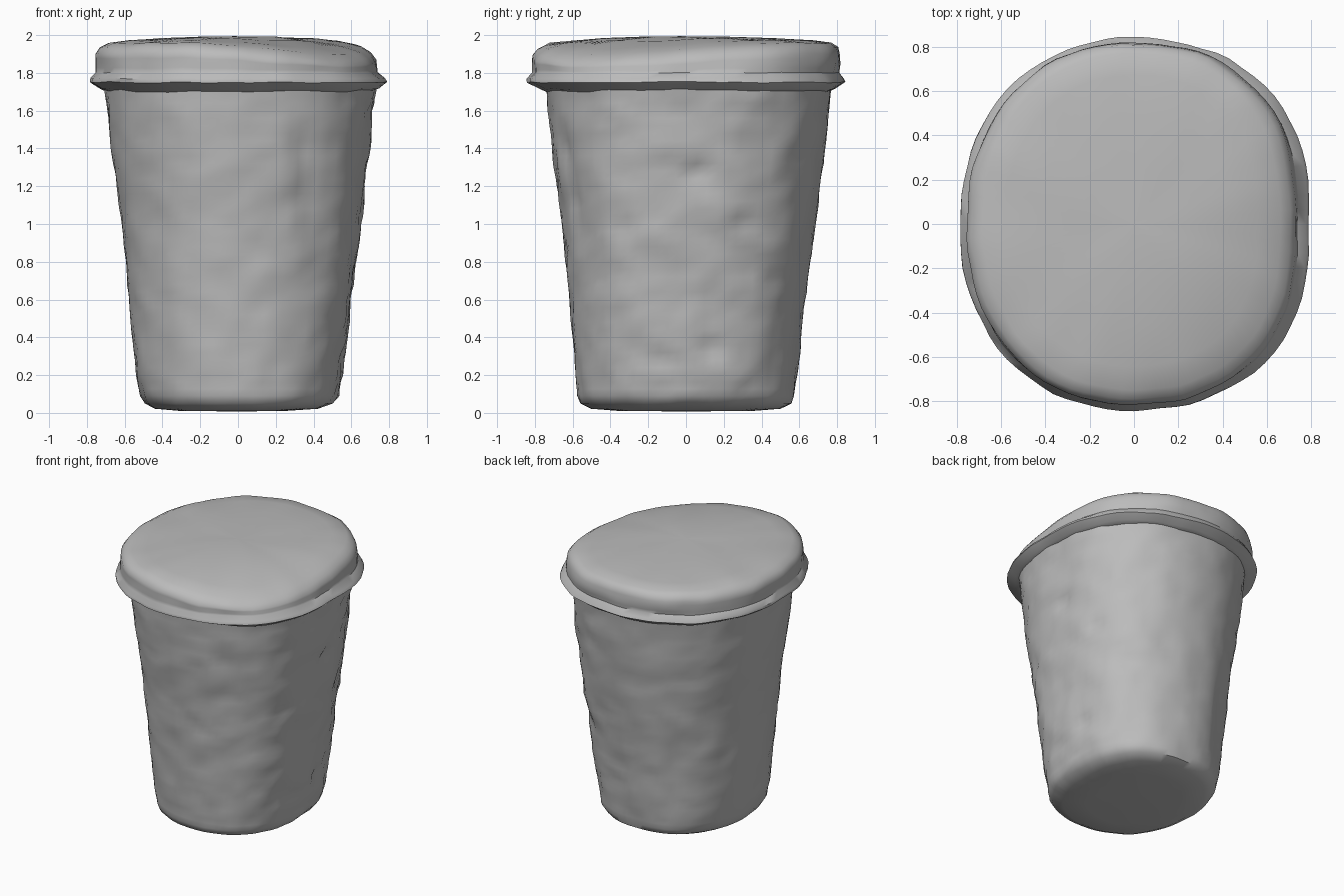
import bpy, bmesh, math
from mathutils import Vector, noise

if "Cube" in bpy.data.objects:
    bpy.data.objects.remove(bpy.data.objects["Cube"])

grey = bpy.data.materials.new("plain grey")
grey.use_nodes = True
GREY = (0.5, 0.5, 0.5, 1)
grey.diffuse_color = GREY
grey.node_tree.nodes["Principled BSDF"].inputs["Base Color"].default_value = GREY
SIDES = 80


def ring_point(angle, row):
    """Point on a slightly squared oval; row = z, left, right, front, back extents."""
    z, x0, x1, y0, y1 = row
    c, s = math.cos(angle), math.sin(angle)
    rx, ry = (x1 if c > 0 else x0), (y1 if s > 0 else y0)
    n = 2.15 + 0.3 * max(0, c)
    k = (abs(c) ** n + abs(s) ** n) ** (-1 / n)
    return Vector((abs(c) * k * rx, abs(s) * k * ry, z))


def refine(rows, step):
    """Fill long gaps between profile rows with evenly spaced rows."""
    out = [rows[0]]
    for a, b in zip(rows, rows[1:]):
        count = max(1, round(abs(b[0] - a[0]) / step))
        for i in range(1, count + 1):
            out.append([p + (q - p) * i / count for p, q in zip(a, b)])
    return out


def loft(name, rows, deform):
    bm = bmesh.new()
    rings = []
    for row in rows:
        angles = [2 * math.pi * i / SIDES for i in range(SIDES)]
        rings.append([bm.verts.new(deform(ring_point(a, row))) for a in angles])
    for low, high in zip(rings, rings[1:]):
        for i in range(SIDES):
            j = (i + 1) % SIDES
            bm.faces.new((low[i], low[j], high[j], high[i]))
    bm.faces.new(rings[0][::-1])
    bm.faces.new(rings[-1])
    bmesh.ops.recalc_face_normals(bm, faces=bm.faces)
    mesh = bpy.data.meshes.new(name)
    bm.to_mesh(mesh)
    bm.free()
    mesh.materials.append(grey)
    obj = bpy.data.objects.new(name, mesh)
    bpy.context.collection.objects.link(obj)
    for other in bpy.context.selected_objects:
        other.select_set(False)
    obj.select_set(True)
    bpy.context.view_layer.objects.active = obj
    bpy.ops.object.shade_smooth_by_angle(angle=math.radians(45))
    return obj


# Dents pressed into the wall: centre, half sizes, depth
DENTS = [
    ((0.36, -0.60, 1.2), (0.05, 0.15, 0.32), 0.022),
    ((0.70, 0.07, 1.28), (0.15, 0.05, 0.05), 0.035),
    ((0.66, 0.30, 1.0), (0.15, 0.06, 0.05), 0.02),
    ((0.57, -0.15, 0.28), (0.15, 0.10, 0.05), 0.02),
    ((0.57, 0.12, 0.34), (0.15, 0.06, 0.04), 0.02),
    ((0.45, 0.50, 0.7), (0.12, 0.12, 0.05), 0.02),
    ((-0.30, 0.58, 0.55), (0.06, 0.15, 0.25), 0.02),
]


def rough_wall(p):
    out = Vector((p.x, p.y, 0))
    if out.length < 0.01:
        return p
    out.normalize()
    # The right-hand half is rougher than the left
    rough = 0.008 + 0.008 * max(0, out.x)
    shift = rough * noise.noise(p * 6) + rough * 0.6 * noise.noise(p * 14)
    for centre, size, depth in DENTS:
        d = [(p[i] - centre[i]) / size[i] for i in range(3)]
        shift -= depth * math.exp(-sum(v * v for v in d))
    return p + out * shift


def sagging_lid(p):
    # The top sinks toward the front left corner
    sag = max(0, (p.x - p.y * 0.7) - 0.3) ** 1.5 * 0.13
    weight = min(1, max(0, (p.z - 1.8) / 0.12))
    wobble = 0.008 * noise.noise(p * 5)
    p = p - Vector((0, 0, sag * weight - wobble))
    return p + Vector((p.x, p.y, 0)) * 0.012 * noise.noise(p * 7)


# Tapered tub with a rounded foot
tub_rows = [
    (0.008, -0.02, 0.02, -0.02, 0.02),
    (0.01, -0.30, 0.25, -0.35, 0.35),
    (0.022, -0.44, 0.42, -0.50, 0.50),
    (0.05, -0.49, 0.50, -0.56, 0.56),
    (0.09, -0.515, 0.53, -0.575, 0.575),
    (0.2, -0.54, 0.55, -0.585, 0.59),
    (0.6, -0.58, 0.60, -0.62, 0.63),
    (1.0, -0.615, 0.655, -0.655, 0.685),
    (1.4, -0.67, 0.695, -0.71, 0.735),
    (1.72, -0.705, 0.73, -0.74, 0.77),
]
loft("tub", refine(tub_rows, 0.04), rough_wall)

# Lid with a flared lip and a softly domed top
lid_rows = [
    (1.70, -0.69, 0.71, -0.73, 0.76),
    (1.715, -0.73, 0.75, -0.77, 0.79),
    (1.75, -0.785, 0.79, -0.84, 0.84),
    (1.77, -0.785, 0.78, -0.84, 0.83),
    (1.80, -0.755, 0.74, -0.815, 0.81),
    (1.85, -0.755, 0.735, -0.815, 0.82),
    (1.90, -0.755, 0.73, -0.815, 0.815),
    (1.935, -0.73, 0.705, -0.79, 0.805),
    (1.957, -0.68, 0.66, -0.75, 0.77),
    (1.97, -0.58, 0.56, -0.64, 0.67),
    (1.982, -0.42, 0.42, -0.45, 0.48),
    (1.99, -0.22, 0.22, -0.22, 0.25),
    (1.993, -0.02, 0.02, -0.02, 0.02),
]
loft("lid", refine(lid_rows, 0.03), sagging_lid)
